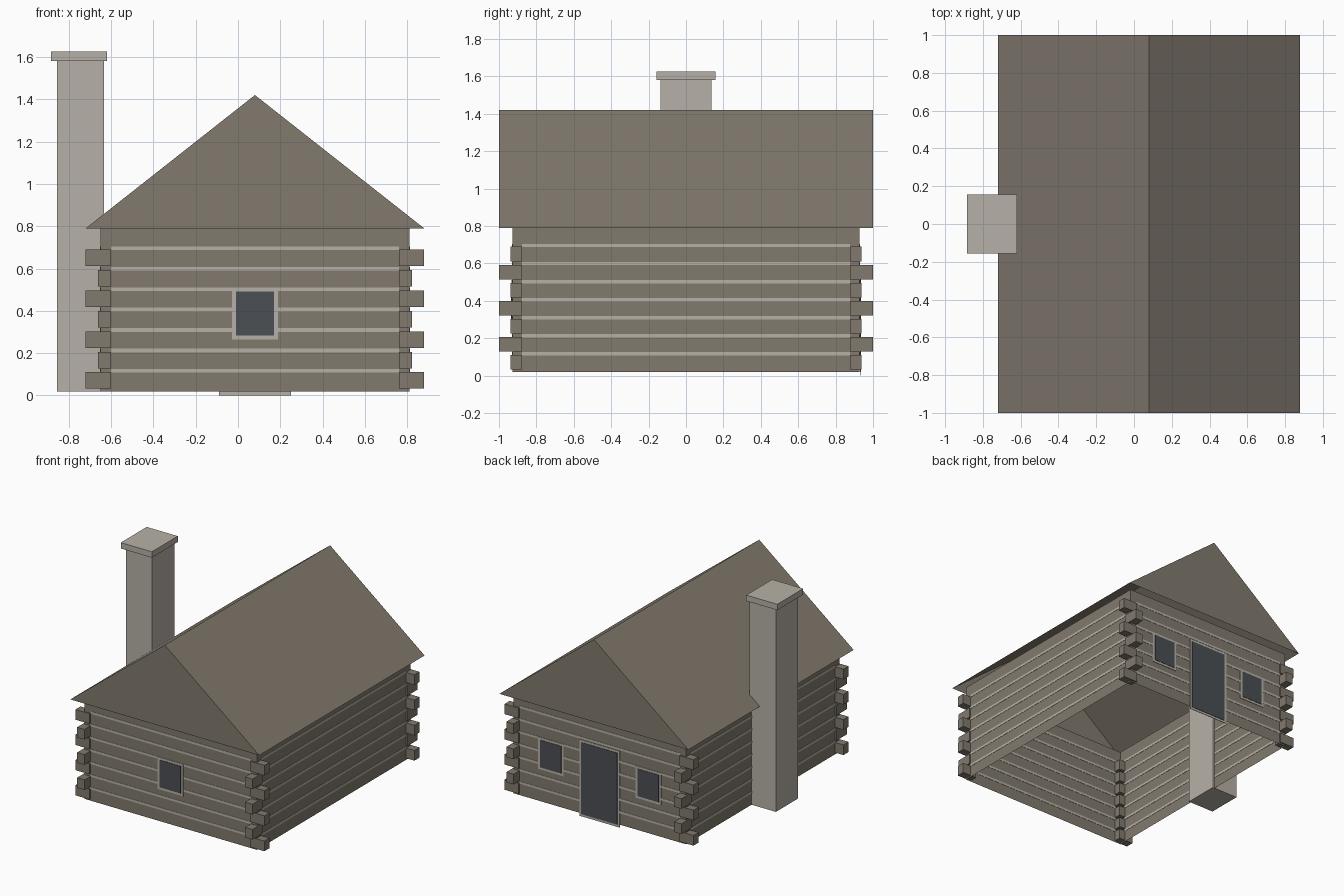
import bpy
import bmesh

if "Cube" in bpy.data.objects:
    bpy.data.objects.remove(bpy.data.objects["Cube"])


def material(name, rgb):
    mat = bpy.data.materials.new(name)
    mat.use_nodes = True
    mat.diffuse_color = (*rgb, 1)
    mat.node_tree.nodes["Principled BSDF"].inputs["Base Color"].default_value = (*rgb, 1)
    return mat


LOG = material("log brown", (0.22, 0.195, 0.155))
ROOF = material("roof brown", (0.22, 0.19, 0.155))
PALE = material("pale mortar", (0.47, 0.435, 0.385))
GLASS = material("dark slate", (0.07, 0.078, 0.088))

CX = 0.08                  # middle of the house
WALL_X, WALL_Y = 0.73, 0.928
BASE, EAVE, RIDGE = 0.02, 0.79, 1.42
PITCH = 0.0965             # height of one log course


def finish(name, bm, *mats):
    mesh = bpy.data.meshes.new(name)
    bm.to_mesh(mesh)
    bm.free()
    for mat in mats:
        mesh.materials.append(mat)
    obj = bpy.data.objects.new(name, mesh)
    bpy.context.scene.collection.objects.link(obj)
    return obj


def add_box(bm, x, y, z):
    """Box from (low, high) ranges on each axis."""
    geo = bmesh.ops.create_cube(bm, size=1)
    for v in geo["verts"]:
        v.co = [r[0] if c < 0 else r[1] for c, r in zip(v.co, (x, y, z))]
    return geo["verts"]


def box(name, mat, x, y, z):
    bm = bmesh.new()
    add_box(bm, x, y, z)
    return finish(name, bm, mat)


def span(side, a, b, centre=0.0):
    """Range a..b measured outwards from a centre, on one side of it."""
    return tuple(sorted((centre + side * a, centre + side * b)))


# Walls: a shell open at the top and bottom
bm = bmesh.new()
add_box(bm, (CX - WALL_X, CX + WALL_X), (-WALL_Y, WALL_Y), (BASE, EAVE))
bm.normal_update()
caps = [f for f in bm.faces if abs(f.normal.z) > 0.5]
bmesh.ops.delete(bm, geom=caps, context="FACES")
finish("log_walls", bm, LOG)

# Mortar strips between the logs on all four walls
bm = bmesh.new()
for i in range(7):
    z = BASE + PITCH * (i + 1)
    strip = (z - 0.009, z + 0.009)
    for s in (-1, 1):
        add_box(bm, (CX - 0.68, CX + 0.68), span(s, WALL_Y - 0.002, WALL_Y + 0.002), strip)
        add_box(bm, span(s, WALL_X - 0.002, WALL_X + 0.002, CX), (-0.878, 0.878), strip)
for v in bm.verts:         # keep the strips off the inside of the walls
    v.co.x = CX + max(abs(v.co.x - CX), 0) * (1 if v.co.x > CX else -1)
finish("mortar_strips", bm, PALE)

# Crossed log ends at the corners, alternating direction
bm = bmesh.new()
for i in range(7):
    z = BASE + 0.012 + PITCH * i
    course = (z, z + 0.078)
    for sx in (-1, 1):
        for sy in (-1, 1):
            if i % 2 == 0:
                add_box(bm, span(sx, 0.68, 0.80, CX), span(sy, 0.877, 0.938), course)
            else:
                add_box(bm, span(sx, 0.68, 0.742, CX), span(sy, 0.877, 1.0), course)
finish("log_ends", bm, LOG)

# Roof: gabled prism, open below, gables coloured like the logs
bm = bmesh.new()
ends = []
for y in (-1, 1):
    ends.append([bm.verts.new(p) for p in
                 ((CX - 0.8, y, EAVE), (CX, y, RIDGE), (CX + 0.8, y, EAVE))])
front, back = ends
for gable in ends:
    bm.faces.new(gable)
for a in (0, 1):
    bm.faces.new((front[a], front[a + 1], back[a + 1], back[a]))
for f in bm.faces:
    f.material_index = 1 if len(f.verts) == 3 else 0
bmesh.ops.recalc_face_normals(bm, faces=bm.faces)
finish("gable_roof", bm, ROOF, LOG)

# Chimney with cap
box("chimney", PALE, (-0.856, -0.633), (-0.135, 0.135), (BASE, 1.59))
box("chimney_cap", PALE, (-0.883, -0.62), (-0.157, 0.157), (1.58, 1.625))


def opening(name, side, x, half, z, border, sill):
    """Thin pale frame plate with a dark pane on it."""
    box(name + "_frame", PALE, (x - half, x + half),
        span(side, WALL_Y + 0.001, WALL_Y + 0.005), z)
    box(name + "_pane", GLASS, (x - half + border, x + half - border),
        span(side, WALL_Y + 0.002, WALL_Y + 0.008), (z[0] + sill, z[1] - border))


# Windows and door
WINDOW_Z = (0.265, 0.51)
opening("front_window", -1, CX, 0.108, WINDOW_Z, 0.018, 0.018)
opening("back_left_window", 1, CX + 0.413, 0.108, WINDOW_Z, 0.018, 0.018)
opening("back_right_window", 1, CX - 0.413, 0.108, WINDOW_Z, 0.018, 0.018)
opening("back_door", 1, CX, 0.17, (0.0, 0.585), 0.018, 0.018)
